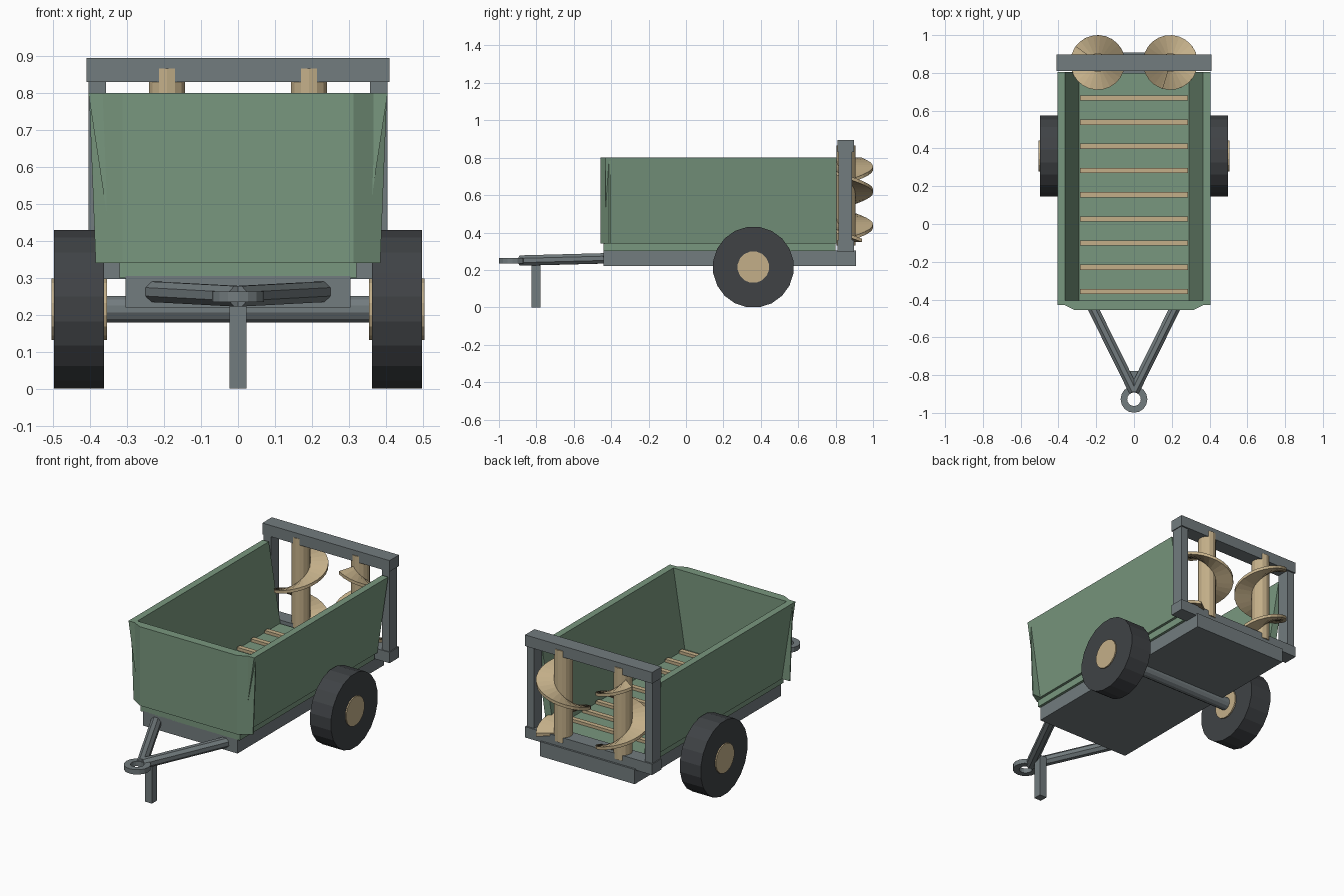
import bpy, bmesh
from math import sin, cos, pi, radians
from mathutils import Vector

if "Cube" in bpy.data.objects:
    bpy.data.objects.remove(bpy.data.objects["Cube"])


def material(name, rgb):
    m = bpy.data.materials.new(name)
    m.diffuse_color = (*rgb, 1)
    m.use_nodes = True
    m.node_tree.nodes["Principled BSDF"].inputs["Base Color"].default_value = m.diffuse_color
    return m


GREEN = material("green_paint", (0.19, 0.31, 0.21))
STEEL = material("grey_steel", (0.17, 0.20, 0.21))
TAN = material("tan_metal", (0.55, 0.43, 0.25))
RUBBER = material("dark_rubber", (0.05, 0.055, 0.06))


def finish(name, bm, mat):
    bmesh.ops.recalc_face_normals(bm, faces=bm.faces)
    me = bpy.data.meshes.new(name)
    bm.to_mesh(me)
    bm.free()
    me.materials.append(mat)
    ob = bpy.data.objects.new(name, me)
    bpy.context.collection.objects.link(ob)
    return ob


def loft(name, rings, mat, closed=False):
    """Skin a list of equal-length point rings, capping the ends."""
    bm = bmesh.new()
    vs = [[bm.verts.new(p) for p in r] for r in rings]
    n = len(vs[0])
    pairs = list(zip(vs, vs[1:])) + ([(vs[-1], vs[0])] if closed else [])
    for a, b in pairs:
        for i in range(n):
            j = (i + 1) % n
            bm.faces.new((a[i], a[j], b[j], b[i]))
    if not closed:
        bm.faces.new(vs[0])
        bm.faces.new(vs[-1])
    return finish(name, bm, mat)


def box(name, x0, x1, y0, y1, z0, z1, mat):
    return loft(name, [[(x0, y0, z), (x1, y0, z), (x1, y1, z), (x0, y1, z)]
                       for z in (z0, z1)], mat)


def rod(name, a, b, r, sides, mat):
    a, b = Vector(a), Vector(b)
    q = (b - a).to_track_quat('Z', 'Y')
    circle = [q @ Vector((r * cos((i + .5) * 2 * pi / sides),
                          r * sin((i + .5) * 2 * pi / sides), 0)) for i in range(sides)]
    return loft(name, [[p + c for c in circle] for p in (a, b)], mat)


# chassis, axle and floor
box("chassis", -.305, .305, -.44, .908, .22, .305, STEEL)
rod("axle", (-.42, .36, .215), (.42, .36, .215), .037, 12, STEEL)
box("floor", -.32, .32, -.44, .80, .30, .345, GREEN)
for i in range(9):
    y = -.357 + i * .128
    box(f"conveyor_slat_{i + 1}", -.285, .285, y - .014, y + .014, .335, .362, TAN)

# front panel with chamfered corners, slightly narrower at the bottom
loft("front_panel", [[(-w, -.405, z), (-w, -.412, z), (-.313, -.456, z),
                      (.313, -.456, z), (w, -.412, z), (w, -.405, z)]
                     for w, z in ((.385, .34), (.403, .80))], GREEN)

# mirrored parts
for s, side in ((-1, "left"), (1, "right")):
    # leaning side wall
    loft(f"{side}_wall", [[(s * .29, y, .34), (s * .335, y, .34),
                           (s * .405, y, .80), (s * .365, y, .80)]
                          for y in (-.43, .805)], GREEN)
    # wheel and hub
    rod(f"{side}_wheel", (s * .363, .36, .215), (s * .498, .36, .215), .217, 20, RUBBER)
    rod(f"{side}_hub", (s * .355, .36, .215), (s * .505, .36, .215), .085, 16, TAN)
    # rear frame post
    xs = sorted((s * .357, s * .405))
    box(f"{side}_post", *xs, .815, .888, .30, .85, STEEL)
    # drawbar arm
    rod(f"{side}_drawbar", (s * .225, -.43, .262), (0, -.885, .25), .03, 8, STEEL)

# rear frame beams
box("top_beam", -.41, .41, .81, .897, .83, .895, STEEL)
box("bottom_beam", -.41, .41, .81, .897, .297, .36, STEEL)

# hitch ring and stand leg
ring = []
for i in range(16):
    a = i * 2 * pi / 16
    ring.append([(r * cos(a), -.928 + r * sin(a), z) for r, z in
                 ((.036, .235), (.071, .235), (.071, .263), (.036, .263))])
loft("hitch_ring", ring, STEEL, closed=True)
box("stand_leg", -.023, .023, -.826, -.778, 0, .255, STEEL)

# vertical augers with opposite-handed flights
CY, TURNS, PITCH, STEPS = .855, 1.4, .31, 34
for s, side, start in ((-1, "left", 0), (1, "right", 37)):
    cx = s * .192
    rod(f"{side}_auger_shaft", (cx, CY, .33), (cx, CY, .866), .05, 14, TAN)
    rings = []
    for i in range(STEPS + 1):
        t = i / STEPS * TURNS
        a = radians(start) - s * t * 2 * pi
        z = .357 + t * PITCH
        rings.append([(cx + r * cos(a), CY + r * sin(a), z + dz) for r, dz in
                      ((.04, -.009), (.145, -.009), (.145, .009), (.04, .009))])
    loft(f"{side}_auger_flight", rings, TAN)
